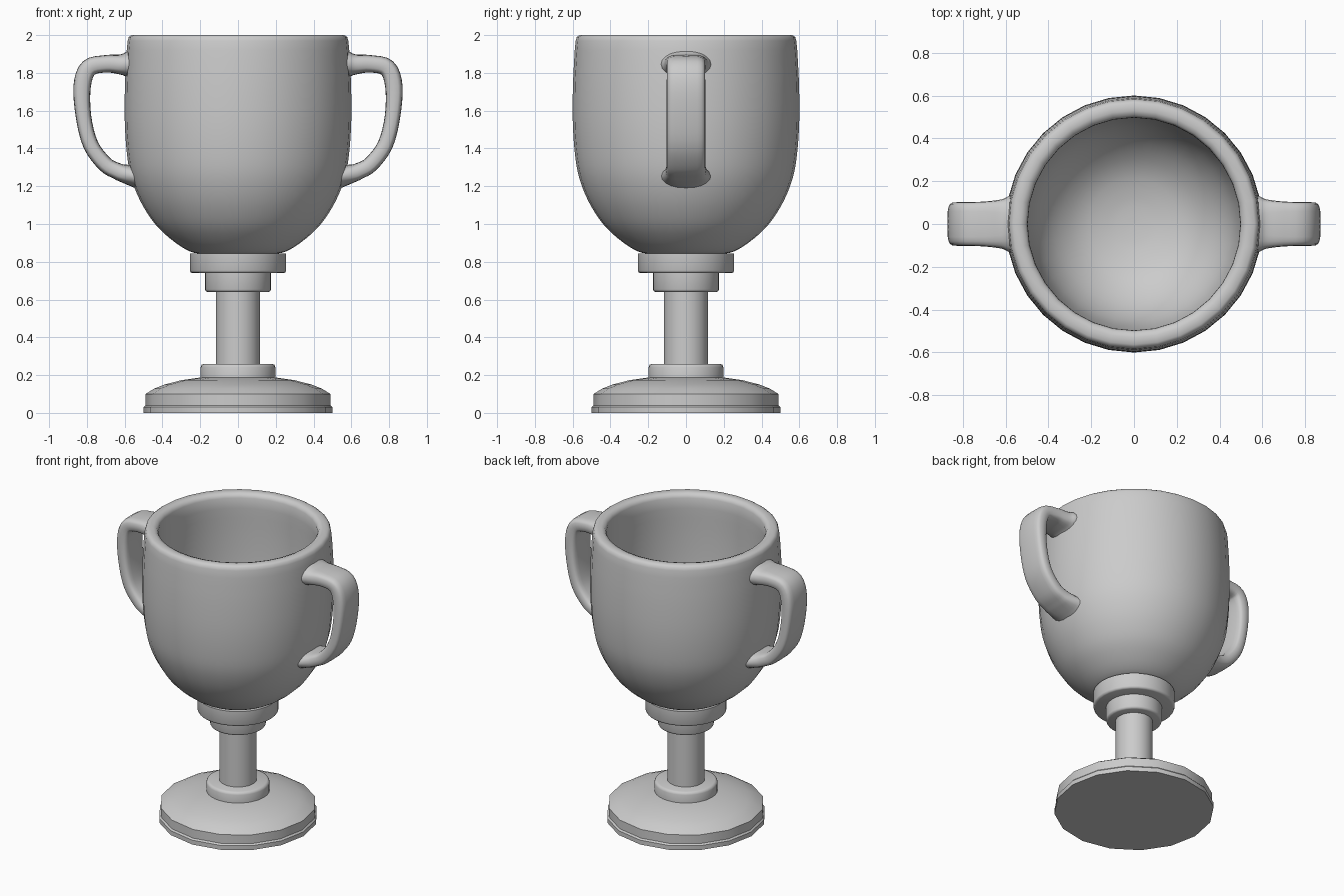
import bpy, math
from mathutils import Vector

if "Cube" in bpy.data.objects:
    bpy.data.objects.remove(bpy.data.objects["Cube"])


def make(name, verts, faces, angle=35):
    me = bpy.data.meshes.new(name)
    me.from_pydata(verts, [], faces)
    me.validate()
    ob = bpy.data.objects.new(name, me)
    bpy.context.collection.objects.link(ob)
    bpy.ops.object.select_all(action='DESELECT')
    ob.select_set(True)
    bpy.context.view_layer.objects.active = ob
    bpy.ops.object.mode_set(mode='EDIT')
    bpy.ops.mesh.select_all(action='SELECT')
    bpy.ops.mesh.normals_make_consistent(inside=False)
    bpy.ops.object.mode_set(mode='OBJECT')
    bpy.ops.object.shade_smooth_by_angle(angle=math.radians(angle))
    return ob


def loft(name, rings, angle=35):
    """Skin a list of equal-length rings and cap both ends."""
    n = len(rings[0])
    verts = [v for r in rings for v in r]
    faces = [(i * n + j, i * n + (j + 1) % n, (i + 1) * n + (j + 1) % n, (i + 1) * n + j)
             for i in range(len(rings) - 1) for j in range(n)]
    faces += [tuple(range(n)), tuple(range(len(verts) - n, len(verts)))]
    return make(name, verts, faces, angle)


def lathe(name, profile, n, angle=35):
    return loft(name, [[(r * math.cos(2 * math.pi * k / n), r * math.sin(2 * math.pi * k / n), z)
                        for k in range(n)] for r, z in profile], angle)


def spline(pts, steps):
    """Catmull-Rom curve through points of any dimension."""
    p = [Vector(q) for q in pts]
    p = [2 * p[0] - p[1]] + p + [2 * p[-1] - p[-2]]
    out = []
    for i in range(1, len(p) - 2):
        a, b, c, d = p[i - 1:i + 3]
        for s in range(steps):
            t = s / steps
            out.append(0.5 * (2 * b + (c - a) * t + (2 * a - 5 * b + 4 * c - d) * t * t
                              + (3 * b - a - 3 * c + d) * t ** 3))
    return out + [p[-2]]


# foot and stem parts
lathe("base", [(.5, 0), (.5, .03), (.492, .038), (.49, .04), (.49, .1), (.445, .128),
               (.39, .15), (.3, .173), (.18, .19)], 16, 40)


def ring(name, r, z0, z1, b0, b1, n):
    """Disc with optional rounded bottom (b0) and top (b1) edges."""
    prof = [(r - b0, z0), (r - b0 * .3, z0 + b0 * .3), (r, z0 + b0)] if b0 else [(r, z0)]
    prof += [(r, z1 - b1), (r - b1 * .3, z1 - b1 * .3), (r - b1, z1)] if b1 else [(r, z1)]
    lathe(name, prof, n, 50)


ring("base_collar", .198, .18, .26, 0, .018, 32)
ring("stem", .117, .25, .66, 0, 0, 32)
ring("lower_ring", .175, .64, .75, .014, 0, 32)
ring("upper_ring", .255, .74, .845, .014, 0, 32)

# bowl: outer wall, rounded rim, inner wall
outer = spline([(.2, .842), (.255, .855), (.33, .9), (.42, .978), (.485, 1.065), (.535, 1.16),
                (.572, 1.27), (.591, 1.4), (.6, 1.56), (.598, 1.75), (.589, 1.92)], 3)
rim = [(.584, 1.97), (.578, 1.99), (.563, 2.0), (.53, 2.0), (.508, 1.992), (.498, 1.97)]
inner = spline([(.497, 1.9), (.503, 1.7), (.502, 1.5), (.49, 1.36), (.455, 1.21),
                (.38, 1.08), (.26, .98), (.12, .935), (.01, .925)], 3)
lathe("bowl", [tuple(v) for v in outer] + rim + [tuple(v) for v in inner], 32, 60)

# handles: x, z, half thickness, half width along the path
path = spline([(.54, 1.845, .09, .142), (.585, 1.845, .07, .13), (.62, 1.845, .054, .115),
               (.70, 1.848, .046, .105), (.79, 1.826, .047, .102), (.825, 1.73, .046, .102),
               (.818, 1.57, .041, .102), (.78, 1.42, .041, .102), (.705, 1.318, .042, .103),
               (.64, 1.28, .044, .108), (.595, 1.265, .05, .118), (.525, 1.25, .064, .138)], 4)


def spow(v, e):
    return math.copysign(abs(v) ** e, v)


for side, name in ((1, "right_handle"), (-1, "left_handle")):
    rings = []
    for i, (x, z, th, w) in enumerate(path):
        a, b = path[max(i - 1, 0)], path[min(i + 1, len(path) - 1)]
        t = Vector((b[0] - a[0], b[1] - a[1])).normalized()
        e = min(1, .45 + max(0, w - .102) * 18)   # boxy grip, oval roots
        r = []
        for k in range(20):
            ang = 2 * math.pi * k / 20
            u, v = th * spow(math.cos(ang), max(e, .6)), w * spow(math.sin(ang), e)
            r.append((side * (x - t.y * u), v, z + t.x * u))
        rings.append(r)
    loft(name, rings, 60)
